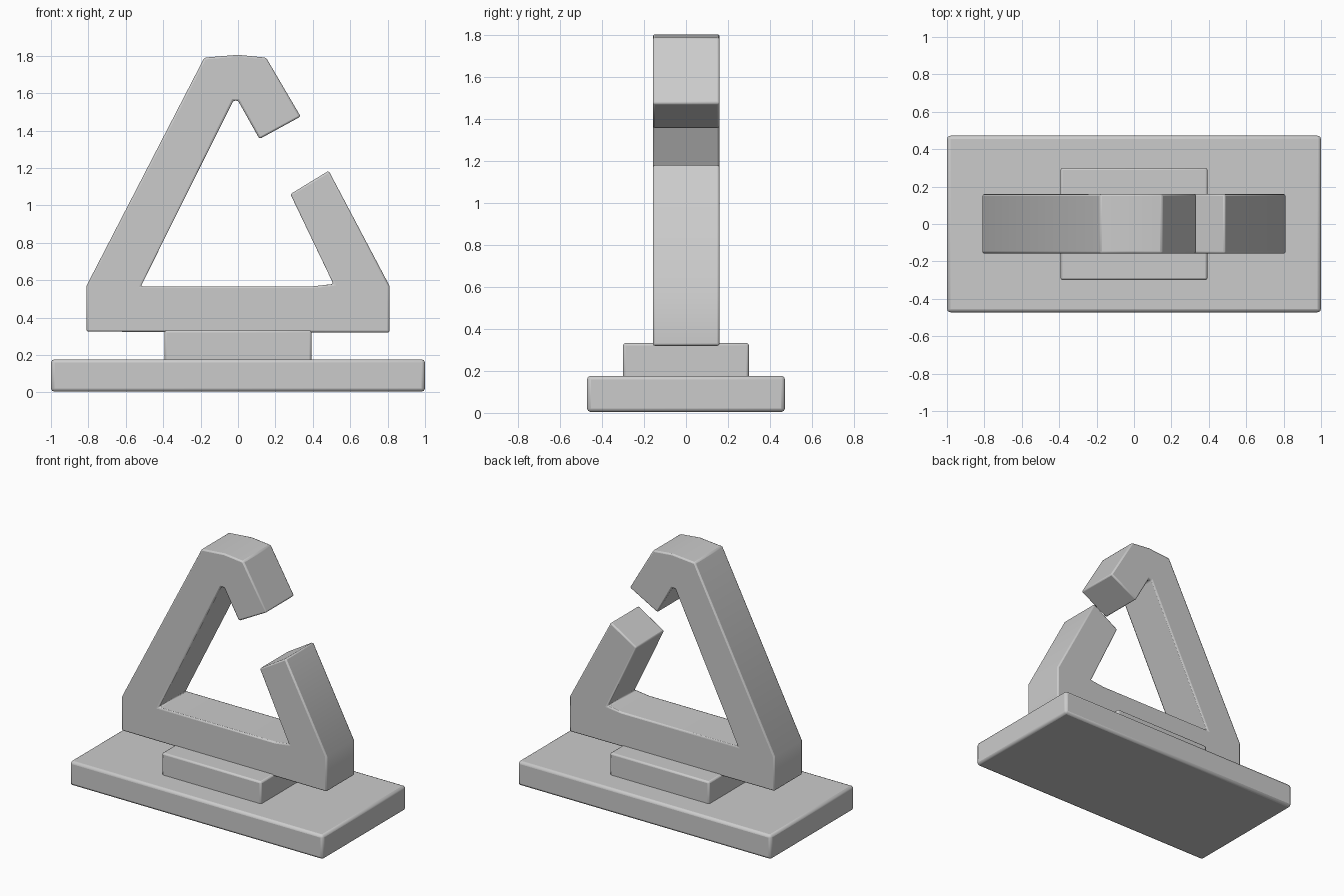
import bpy, bmesh
from math import radians

if "Cube" in bpy.data.objects:
    bpy.data.objects.remove(bpy.data.objects["Cube"])

GREY = (0.6, 0.6, 0.6, 1)
stone = bpy.data.materials.new("plain grey")
stone.use_nodes = True
stone.diffuse_color = GREY
stone.node_tree.nodes["Principled BSDF"].inputs["Base Color"].default_value = GREY


def prism(name, points, vector, bevel):
    """Extrude a closed outline along a vector and soften its edges."""
    bm = bmesh.new()
    face = bm.faces.new([bm.verts.new(p) for p in points])
    top = bmesh.ops.extrude_face_region(bm, geom=[face])
    moved = [v for v in top["geom"] if isinstance(v, bmesh.types.BMVert)]
    bmesh.ops.translate(bm, verts=moved, vec=vector)
    bmesh.ops.recalc_face_normals(bm, faces=bm.faces)
    mesh = bpy.data.meshes.new(name)
    bm.to_mesh(mesh)
    bm.free()
    mesh.materials.append(stone)
    obj = bpy.data.objects.new(name, mesh)
    bpy.context.collection.objects.link(obj)
    mod = obj.modifiers.new("soft edges", "BEVEL")
    mod.width = bevel
    mod.segments = 2
    mod.limit_method = "ANGLE"
    mod.angle_limit = radians(35)
    bpy.ops.object.select_all(action="DESELECT")
    obj.select_set(True)
    bpy.context.view_layer.objects.active = obj
    bpy.ops.object.shade_smooth_by_angle(angle=radians(30))
    return obj


def slab(name, x, y, z0, z1, bevel):
    corners = [(-x, -y, z0), (x, -y, z0), (x, y, z0), (-x, y, z0)]
    return prism(name, corners, (0, 0, z1 - z0), bevel)


# Base plate and the raised block that carries the frame
slab("base_plate", 1.0, 0.472, 0.004, 0.177, 0.018)
slab("pedestal_block", 0.393, 0.3, 0.15, 0.333, 0.012)

# Open triangular frame with a gap on its left side
outline = [
    (-0.81, 0.325), (0.81, 0.32), (0.81, 0.57), (0.485, 1.185), (0.28, 1.06),
    (0.51, 0.58), (0.4, 0.567), (-0.52, 0.567), (-0.025, 1.56), (0.0, 1.56),
    (0.115, 1.355), (0.335, 1.475), (0.15, 1.79), (0.0, 1.805), (-0.18, 1.79),
    (-0.81, 0.57),
]
prism("triangle_frame", [(x, -0.158, z) for x, z in outline], (0, 0.318, 0), 0.01)
